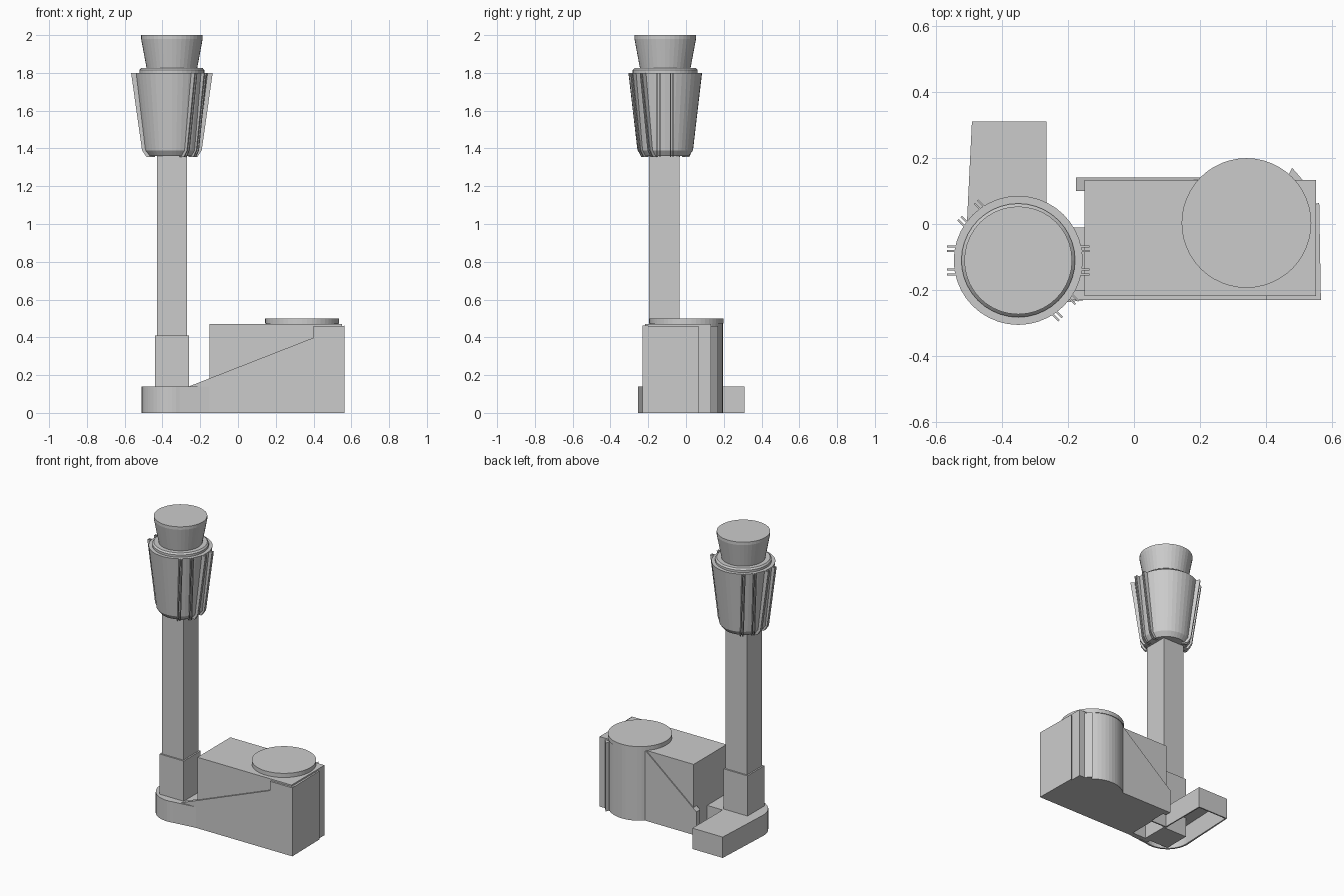
import bpy, bmesh, math
from mathutils import Matrix, Vector

cube = bpy.data.objects.get("Cube")
if cube:
    bpy.data.objects.remove(cube, do_unlink=True)

grey = bpy.data.materials.new("plain grey")
grey.use_nodes = True
colour = (0.6, 0.6, 0.6, 1)
grey.diffuse_color = colour
grey.node_tree.nodes["Principled BSDF"].inputs["Base Color"].default_value = colour

TOWER = Vector((-0.35, -0.11, 0))


def finish(name, bm):
    bmesh.ops.recalc_face_normals(bm, faces=bm.faces)
    mesh = bpy.data.meshes.new(name)
    bm.to_mesh(mesh)
    bm.free()
    mesh.materials.append(grey)
    ob = bpy.data.objects.new(name, mesh)
    bpy.context.collection.objects.link(ob)
    return ob


def extrude(bm, points, shift):
    """Close a prism between an outline and its shifted copy."""
    face = bm.faces.new([bm.verts.new(p) for p in points])
    new = bmesh.ops.extrude_face_region(bm, geom=[face], use_keep_orig=True)
    verts = [v for v in new["geom"] if isinstance(v, bmesh.types.BMVert)]
    bmesh.ops.translate(bm, verts=verts, vec=shift)
    return face


def plan_prism(name, outline, z0, z1):
    bm = bmesh.new()
    extrude(bm, [(x, y, z0) for x, y in outline], (0, 0, z1 - z0))
    return finish(name, bm)


def side_prism(name, outline, y0, y1):
    bm = bmesh.new()
    extrude(bm, [(x, y0, z) for x, z in outline], (0, y1 - y0, 0))
    return finish(name, bm)


def box(name, x0, x1, y0, y1, z0, z1):
    return plan_prism(name, [(x0, y0), (x1, y0), (x1, y1), (x0, y1)], z0, z1)


def arc(cx, cy, r, a0, a1, steps):
    angles = [math.radians(a0 + (a1 - a0) * i / steps) for i in range(steps + 1)]
    return [(cx + r * math.cos(a), cy + r * math.sin(a)) for a in angles]


def lathe(name, profile, centre, steps=40):
    bm = bmesh.new()
    verts = [bm.verts.new((r, 0, z)) for r, z in profile]
    edges = [bm.edges.new(pair) for pair in zip(verts, verts[1:])]
    bmesh.ops.spin(bm, geom=verts + edges, cent=(0, 0, 0), axis=(0, 0, 1),
                   angle=math.tau, steps=steps)
    bmesh.ops.remove_doubles(bm, verts=bm.verts, dist=0.0005)
    bmesh.ops.translate(bm, verts=bm.verts, vec=centre)
    return finish(name, bm)


# Hollow tower base: rounded front, tail to the rear, link to the building
outline = [(-0.265, 0.31), (-0.49, 0.31)]
outline += arc(-0.35, -0.095, 0.16, 180, 285, 14)
outline += [(-0.15, -0.23), (-0.15, -0.01), (-0.265, -0.01)]
bm = bmesh.new()
floor = extrude(bm, [(x, y, 0) for x, y in outline], (0, 0, 0.14))
bmesh.ops.delete(bm, geom=[floor], context='FACES_ONLY')
base = finish("tower_base", bm)
shell = base.modifiers.new("wall", 'SOLIDIFY')
shell.thickness = 0.012
shell.offset = -1

# Tower shaft and its thicker foot
box("shaft_foot", -0.44, -0.26, -0.205, -0.025, 0.0, 0.41)
box("tower_shaft", -0.43, -0.27, -0.195, -0.035, 0.0, 1.38)

# Flared cabin and glazed top
lathe("tower_cabin", [(0, 1.36), (0.125, 1.36), (0.147, 1.39), (0.195, 1.8),
                      (0.172, 1.8), (0.172, 1.815), (0.163, 1.825), (0, 1.825)], TOWER)
lathe("lookout_top", [(0, 1.82), (0.133, 1.82), (0.163, 1.98), (0.163, 2), (0, 2)], TOWER)

# Paired ribs on the cabin
rib = [(0.1, 1.355), (0.135, 1.355), (0.158, 1.39), (0.216, 1.8), (0.16, 1.8)]
bm = bmesh.new()
for angle in (0, 135, 180, 315):
    turn = Matrix.Translation(TOWER) @ Matrix.Rotation(math.radians(angle), 4, 'Z')
    for side in (-1, 1):
        for twin in (-1, 1):
            y = side * 0.035 + twin * 0.007
            before = set(bm.verts)
            extrude(bm, [(r, y - 0.003, z) for r, z in rib], (0, 0.006, 0))
            bmesh.ops.transform(bm, matrix=turn,
                                verts=[v for v in bm.verts if v not in before])
finish("cabin_ribs", bm)

# Building block with sloping side walls
box("building_block", -0.15, 0.55, -0.217, 0.133, 0.0, 0.47)
side_prism("front_wall", [(-0.3, 0), (0.563, 0), (0.563, 0.462),
                          (-0.26, 0.14), (-0.3, 0.14)], -0.23, -0.2)
side_prism("back_wall", [(-0.175, 0), (0.3, 0), (0.3, 0.468),
                         (0.2, 0.468), (-0.175, 0.16)], 0.1, 0.14)

# Stepped panels around the left rear corner
plan_prism("left_wall", [(0.4, -0.23), (0.565, -0.23), (0.56, 0.065), (0.552, 0.06),
                         (0.53, 0.125), (0.523, 0.118), (0.478, 0.17), (0.468, 0.15),
                         (0.4, 0.15)], 0.0, 0.46)

# Round drum at the rear of the building
lathe("round_drum", [(0, 0), (0.192, 0), (0.192, 0.472), (0.196, 0.472),
                     (0.196, 0.5), (0, 0.5)], Vector((0.34, 0.003, 0)), 48)
